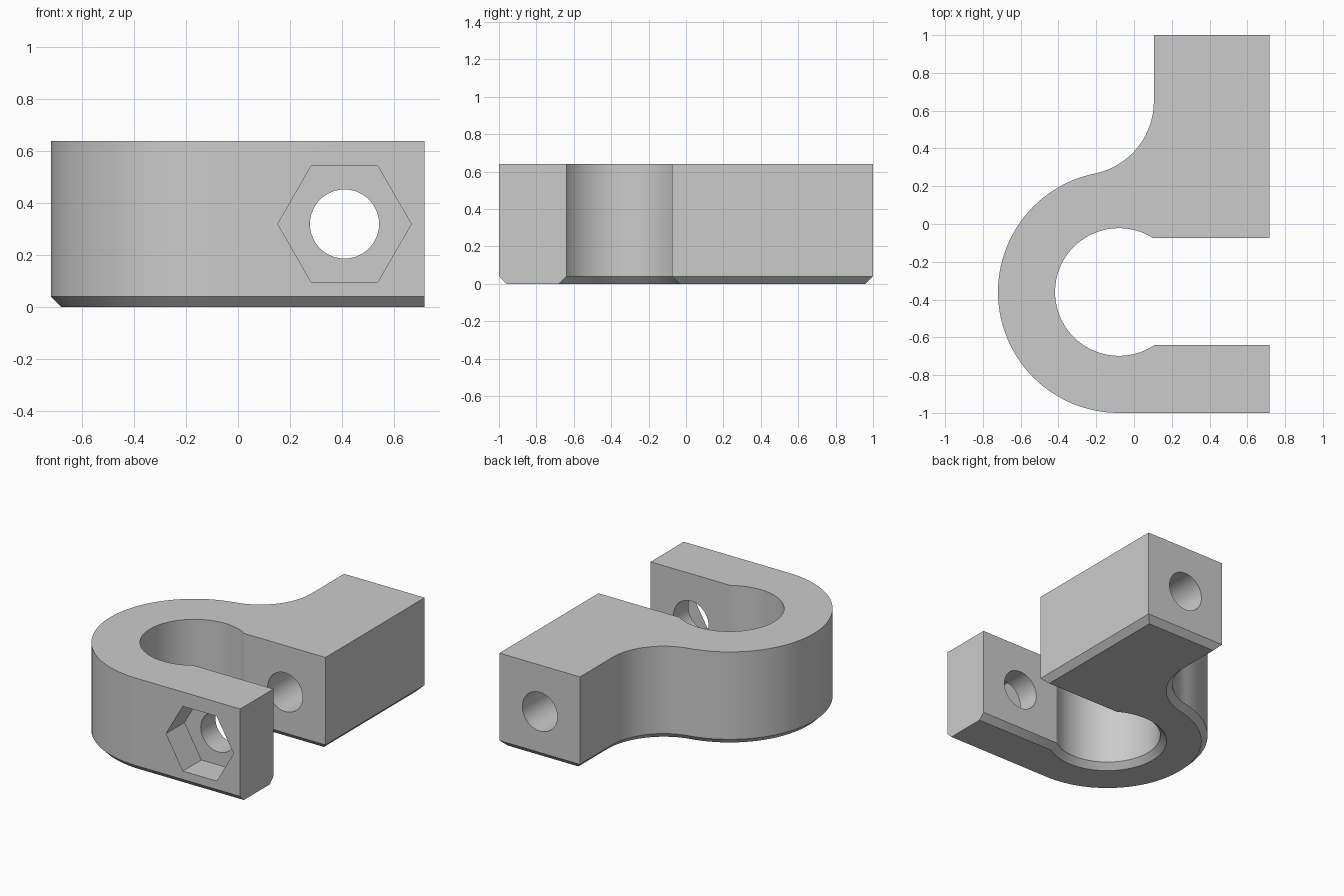
import bpy
import bmesh
from math import sin, cos, pi, atan2, asin, sqrt
from mathutils import Vector

if "Cube" in bpy.data.objects:
    bpy.data.objects.remove(bpy.data.objects["Cube"], do_unlink=True)

HEIGHT, CHAMFER = 0.64, 0.04
END_X, BLOCK_X = 0.717, 0.105
RING = Vector((-0.08, -0.36))
R_OUT, R_BORE = 0.64, 0.338
SLOT_LOW, SLOT_HIGH = -0.64, -0.075
BOLT_X, BOLT_Z = 0.41, 0.32


def arc(center, radius, start, end, steps):
    """Points along a circular arc, both ends included."""
    angles = [start + (end - start) * i / steps for i in range(steps + 1)]
    return [(center[0] + radius * cos(a), center[1] + radius * sin(a)) for a in angles]


def prism(name, points, sweep):
    """Closed prism from 3D outline points swept along a vector."""
    bm = bmesh.new()
    base = bm.faces.new([bm.verts.new(p) for p in points])
    swept = bmesh.ops.extrude_face_region(bm, geom=[base], use_keep_orig=True)
    moved = [g for g in swept["geom"] if isinstance(g, bmesh.types.BMVert)]
    bmesh.ops.translate(bm, verts=moved, vec=sweep)
    bmesh.ops.recalc_face_normals(bm, faces=bm.faces)
    mesh = bpy.data.meshes.new(name)
    bm.to_mesh(mesh)
    bm.free()
    obj = bpy.data.objects.new(name, mesh)
    bpy.context.collection.objects.link(obj)
    return obj


# Fillet between the ring and the mounting block, tangent to both
FILLET_Y = 0.65
dx, dy = BLOCK_X - RING.x, FILLET_Y - RING.y
r_fillet = (dx * dx + dy * dy - R_OUT ** 2) / (2 * (R_OUT + dx))
fillet = Vector((BLOCK_X - r_fillet, FILLET_Y))
tangent = atan2(fillet.y - RING.y, fillet.x - RING.x)

# Clamp outline: arm end, bore, block, fillet, outer ring
low = asin((SLOT_LOW - RING.y) / R_BORE) + 2 * pi
high = asin((SLOT_HIGH - RING.y) / R_BORE)
outline = [(END_X, -1), (END_X, SLOT_LOW)]
outline += arc(RING, R_BORE, low, high, 64)
outline += [(END_X, SLOT_HIGH), (END_X, 1), (BLOCK_X, 1)]
outline += arc(fillet, r_fillet, 0, tangent - pi, 24)
outline += arc(RING, R_OUT, tangent, 1.5 * pi, 56)[1:]
clamp = prism("clamp_body", [(x, y, 0) for x, y in outline], (0, 0, HEIGHT))

# Chamfer along the bottom rim, leaving the arm end square
bm = bmesh.new()
bm.from_mesh(clamp.data)
rim = []
for e in bm.edges:
    a, b = (v.co for v in e.verts)
    arm_end = min(a.x, b.x) > END_X - 0.01 and max(a.y, b.y) < SLOT_LOW + 0.01
    if max(a.z, b.z) < 0.001 and not arm_end:
        rim.append(e)
bmesh.ops.bevel(bm, geom=rim, offset=CHAMFER, offset_type='OFFSET', segments=1,
                affect='EDGES', clamp_overlap=False)
bmesh.ops.recalc_face_normals(bm, faces=bm.faces)
bm.to_mesh(clamp.data)
bm.free()


# Bolt hole through arm and block, nut pocket in the arm front
def side_cutter(name, radius, sides, y0, y1):
    ring = arc((BOLT_X, BOLT_Z), radius, 0, 2 * pi, sides)[:-1]
    obj = prism(name, [(x, y0, z) for x, z in ring], (0, y1 - y0, 0))
    obj.hide_render = True
    return obj


cutters = [side_cutter("bolt_hole_cutter", 0.133, 48, -1.2, 1.2),
           side_cutter("nut_pocket_cutter", 0.257, 6, -1.2, -0.8)]

bpy.ops.object.select_all(action='DESELECT')
bpy.context.view_layer.objects.active = clamp
clamp.select_set(True)
for cutter in cutters:
    mod = clamp.modifiers.new(cutter.name, 'BOOLEAN')
    mod.operation = 'DIFFERENCE'
    mod.solver = 'EXACT'
    mod.object = cutter
    bpy.ops.object.modifier_apply(modifier=mod.name)
    bpy.data.objects.remove(cutter, do_unlink=True)

# Single grey finish
grey = bpy.data.materials.new("plain_grey")
grey.use_nodes = True
color = (0.6, 0.6, 0.6, 1)
grey.diffuse_color = color
grey.node_tree.nodes["Principled BSDF"].inputs["Base Color"].default_value = color
clamp.data.materials.clear()
clamp.data.materials.append(grey)
bpy.ops.object.shade_smooth_by_angle(angle=pi / 6)
